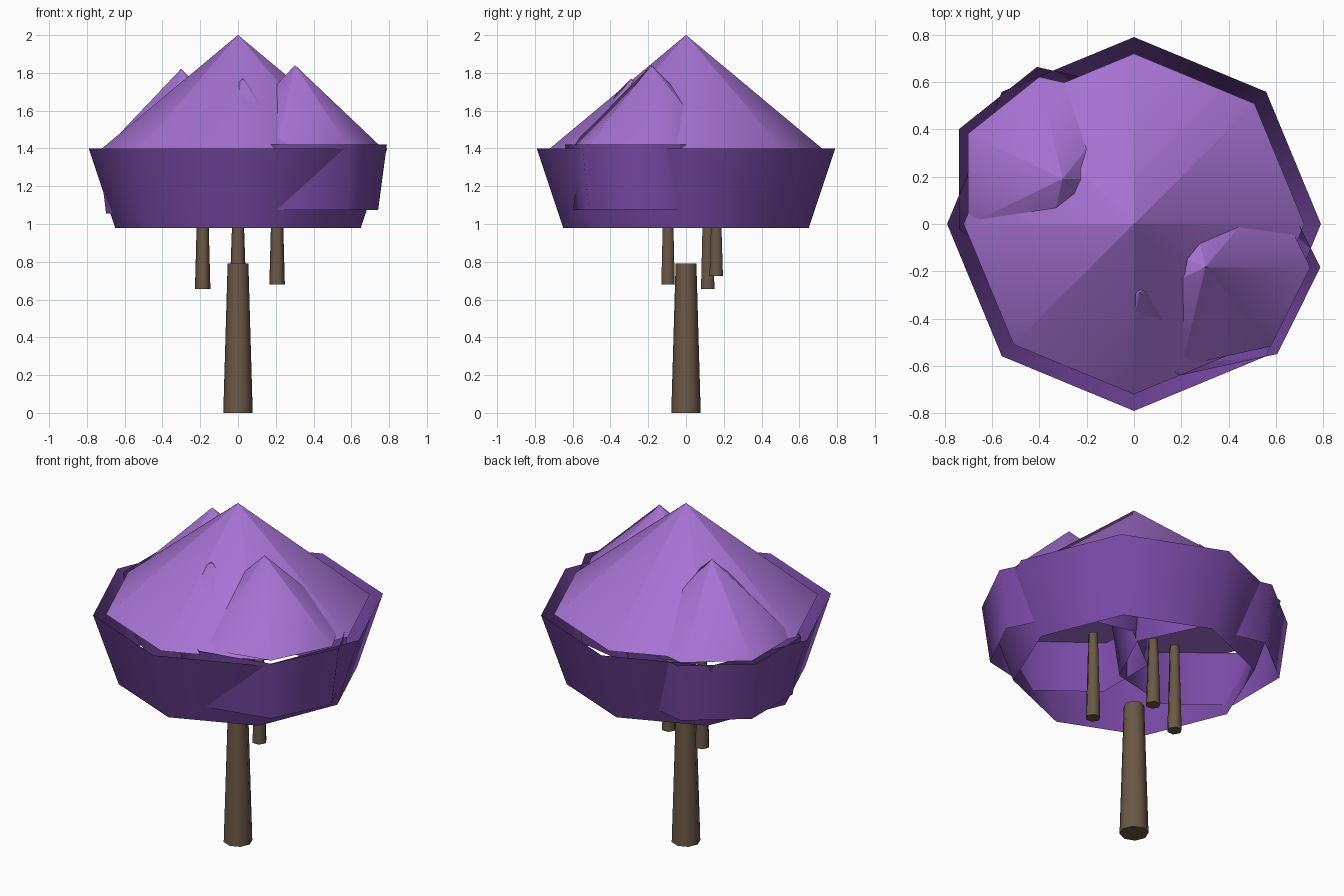
import bpy, bmesh, math

cube = bpy.data.objects.get("Cube")
if cube:
    bpy.data.objects.remove(cube, do_unlink=True)


def material(name, color):
    m = bpy.data.materials.new(name)
    m.use_nodes = True
    m.diffuse_color = (*color, 1)
    m.node_tree.nodes["Principled BSDF"].inputs["Base Color"].default_value = (*color, 1)
    return m


LIGHT = material("light_purple_leaves", (0.38, 0.17, 0.65))
DARK = material("dark_purple_leaves", (0.195, 0.07, 0.39))
BARK = material("brown_bark", (0.147, 0.098, 0.06))


def frustum(name, mat, sides, center, z0, z1, r0, r1, bottom=True, top=True, stretch=1):
    """Tapered prism from z0 to z1 with a corner on +x and optional end caps."""
    bm = bmesh.new()
    bmesh.ops.create_cone(bm, cap_ends=True, segments=sides, radius1=r0, radius2=r1, depth=z1 - z0)
    # Put a corner exactly on +x
    v = next(iter(v for v in bm.verts if v.co.z < 0))
    turn = -math.atan2(v.co.y, v.co.x)
    c, s = math.cos(turn), math.sin(turn)
    for v in bm.verts:
        x, y = v.co.x, v.co.y
        v.co.x, v.co.y = c * x - s * y, (s * x + c * y) * stretch
    bm.normal_update()
    drop = [f for f in bm.faces
            if (f.normal.z > 0.99 and not top) or (f.normal.z < -0.99 and not bottom)]
    bmesh.ops.delete(bm, geom=drop, context="FACES_ONLY")
    mesh = bpy.data.meshes.new(name)
    bm.to_mesh(mesh)
    bm.free()
    ob = bpy.data.objects.new(name, mesh)
    ob.location = (center[0], center[1], (z0 + z1) / 2)
    mesh.materials.append(mat)
    bpy.context.collection.objects.link(ob)
    bpy.ops.object.select_all(action="DESELECT")
    ob.select_set(True)
    bpy.context.view_layer.objects.active = ob
    bpy.ops.object.shade_smooth_by_angle(angle=math.radians(60))
    return ob


def canopy(name, sides, center, peak, rim, hem, r_cone, r_rim, r_hem, stretch=1):
    """Leaf cone with an open flared skirt hanging around it."""
    frustum(name + "_crown", LIGHT, sides, center, rim, peak, r_cone, 0.001,
            top=False, stretch=stretch)
    frustum(name + "_skirt", DARK, sides, center, hem, rim, r_hem, r_rim,
            bottom=False, top=False, stretch=stretch)


# Foliage
canopy("main", 8, (0, 0), 2.0, 1.4, 0.98, 0.72, 0.79, 0.65)
canopy("front_cluster", 7, (0.302, -0.183), 1.84, 1.42, 1.075, 0.443, 0.486, 0.44, 0.965)
canopy("back_cluster", 7, (-0.302, 0.19), 1.82, 1.4, 1.055, 0.443, 0.486, 0.44)
frustum("small_crown", LIGHT, 7, (0.025, -0.29), 1.51, 1.77, 0.26, 0.001, top=False)

# Trunk and branches
frustum("trunk", BARK, 8, (0, 0), 0, 0.79, 0.078, 0.055)
branches = {"left": (0.207, -0.095, 0.68, 0.52),
            "right": (-0.187, 0.115, 0.655, 0.52),
            "back": (0, 0.16, 0.725, 0.4)}
for side, (x, y, z, length) in branches.items():
    frustum(side + "_branch", BARK, 6, (x, y), z, z + length, 0.041, 0.027)
